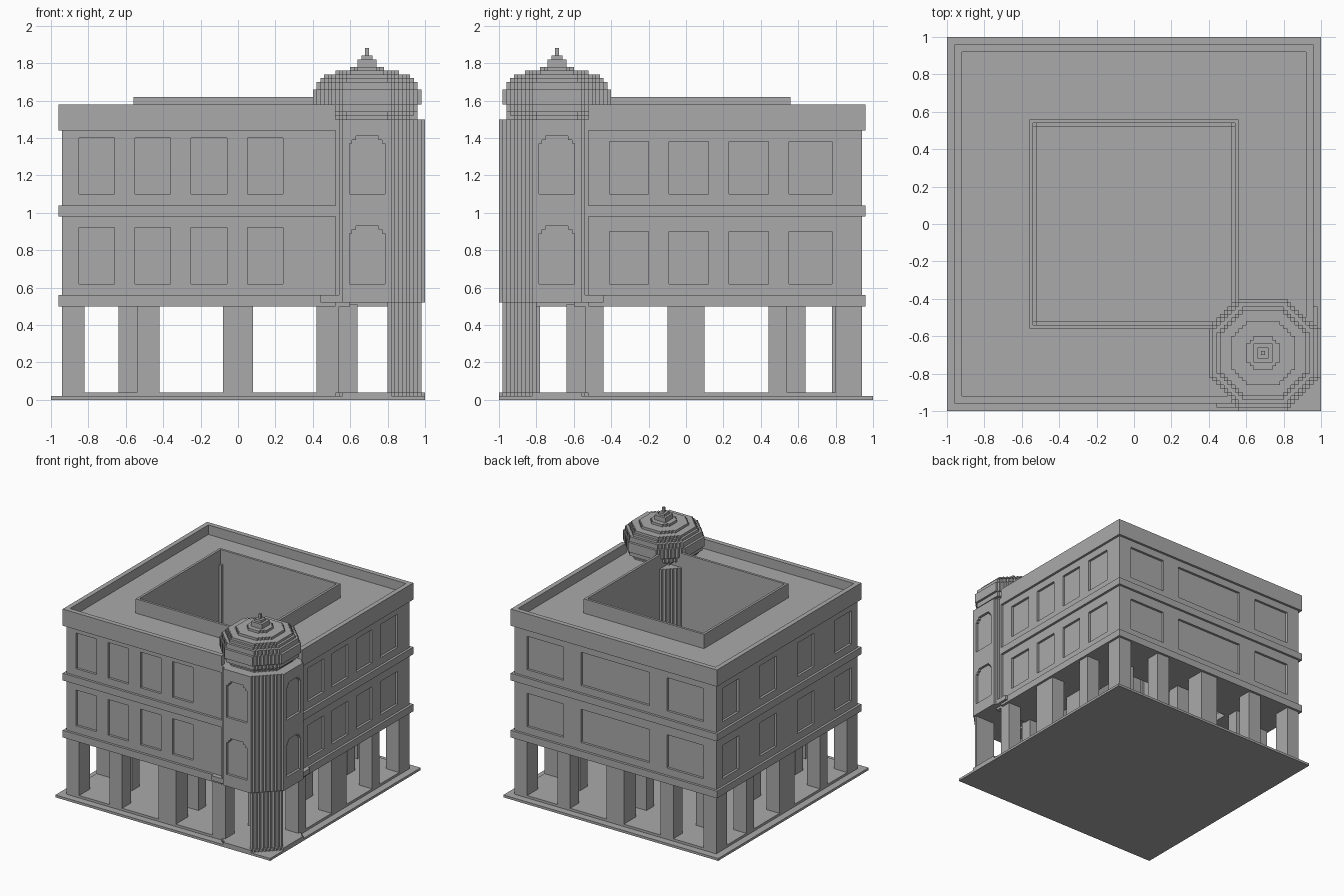
import bpy, bmesh
from mathutils import Matrix

if "Cube" in bpy.data.objects:
    bpy.data.objects.remove(bpy.data.objects["Cube"])

stone = bpy.data.materials.new("grey_stone")
stone.diffuse_color = (0.4, 0.4, 0.4, 1)
stone.use_nodes = True
stone.node_tree.nodes["Principled BSDF"].inputs["Base Color"].default_value = stone.diffuse_color
C = 0.69  # tower axis is at (C, -C)


def add_box(bm, x0, x1, y0, y1, z0, z1):
    m = Matrix.Translation(((x0 + x1) / 2, (y0 + y1) / 2, (z0 + z1) / 2))
    m = m @ Matrix.Diagonal((abs(x1 - x0), abs(y1 - y0), abs(z1 - z0), 1))
    bmesh.ops.create_cube(bm, size=1, matrix=m)


def add_prism(bm, pts, vec):
    f = bm.faces.new([bm.verts.new(p) for p in pts])
    ext = bmesh.ops.extrude_face_region(bm, geom=[f], use_keep_orig=True)
    bmesh.ops.translate(bm, verts=[v for v in ext["geom"] if isinstance(v, bmesh.types.BMVert)], vec=vec)


def finish(bm, name):
    bmesh.ops.recalc_face_normals(bm, faces=bm.faces[:])
    me = bpy.data.meshes.new(name)
    bm.to_mesh(me)
    bm.free()
    me.materials.append(stone)
    ob = bpy.data.objects.new(name, me)
    bpy.context.collection.objects.link(ob)
    return ob


def boxes(name, items):
    bm = bmesh.new()
    for b in items:
        add_box(bm, *b)
    return finish(bm, name)


def add_octagon(bm, n, z0, z1):
    """Stepped octagon with 2n+1 cells of 0.02 across, around the tower axis."""
    right = []
    for k in range(-n, n + 1):
        w = 0.01 + 0.02 * min(n, int(1.4142 * (n + 0.5)) - abs(k))
        for p in ((w, 0.02 * k - 0.01), (w, 0.02 * k + 0.01)):
            if len(right) > 1 and right[-1][0] == w and right[-2][0] == w:
                right.pop()
            if not right or abs(right[-1][0] - p[0]) + abs(right[-1][1] - p[1]) > 1e-4:
                right.append(p)
    outline = right + [(-x, y) for x, y in reversed(right)]
    add_prism(bm, [(C + x, y - C, z0) for x, y in outline], (0, 0, z1 - z0))


def octagons(name, layers):
    bm = bmesh.new()
    for layer in layers:
        add_octagon(bm, *layer)
    return finish(bm, name)


def cut(ob, cutter):
    mod = ob.modifiers.new("cut", "BOOLEAN")
    mod.operation, mod.solver, mod.object = "DIFFERENCE", "EXACT", cutter
    dg = bpy.context.evaluated_depsgraph_get()
    me = bpy.data.meshes.new_from_object(ob.evaluated_get(dg))
    ob.modifiers.clear()
    ob.data = me
    bpy.data.objects.remove(cutter)


def frame(name, o, i, z0, z1, end=None):
    """Square frame; 'end' stops it short of the corner tower."""
    e = o if end is None else end
    boxes(name, [(-o, e, -o, -i, z0, z1), (-o, o, i, o, z0, z1),
                 (-o, -i, -i, i, z0, z1), (i, o, -i if end is None else -e, i, z0, z1)])


# Ground plates
boxes("base_plate", [(-1, 1, -1, 1, 0, 0.02)])
bm = bmesh.new()
e = 0.94
add_prism(bm, [(-e, -e, 0.02), (0.6, -e, 0.02), (0.6, -0.6, 0.02), (e, -0.6, 0.02),
               (e, e, 0.02), (-e, e, 0.02)], (0, 0, 0.02))
finish(bm, "floor_slab")

# Ground floor columns
cols = []
for s in (-1, 1):
    for x0, x1 in ((-0.54, -0.42), (-0.08, 0.08), (0.42, 0.54)):
        d = 0.16 if x0 == -0.08 else 0.12
        cols.append((x0, x1, s * (0.94 - d), s * 0.94, 0.03, 0.51))
    for y0, y1 in ((-0.54, -0.44), (-0.10, 0.10), (0.44, 0.54)):
        cols.append((s * 0.82, s * 0.94, y0, y1, 0.03, 0.51))
for sx, sy in ((-1, -1), (-1, 1), (1, 1)):
    cols.append((sx * 0.82, sx * 0.94, sy * 0.80, sy * 0.94, 0.03, 0.51))
boxes("outer_columns", cols)
inner = []
for s in (-1, 1):
    inner += [(s * 0.54, s * 0.64, t * 0.54, t * 0.64, 0.03, 0.51) for t in (-1, 1)]
    inner += [(-0.08, 0.08, s * 0.54, s * 0.64, 0.03, 0.51),
              (s * 0.54, s * 0.64, -0.08, 0.08, 0.03, 0.51)]
boxes("courtyard_columns", inner)

# Upper storeys: notched block, courtyard shaft and recessed windows cut out
bm = bmesh.new()
add_prism(bm, [(-e, -e, 0.5), (0.6, -e, 0.5), (0.6, -0.6, 0.5), (e, -0.6, 0.5),
               (e, e, 0.5), (-e, e, 0.5)], (0, 0, 1.0))
walls = finish(bm, "upper_walls")
holes = [(-0.54, 0.54, -0.54, 0.54, 0.4, 1.7)]
for z, top in ((0.62, 0.30), (1.10, 0.30)):
    for x in (-0.85, -0.55, -0.25, 0.05):
        holes.append((x, x + 0.19, -1.1, -0.92, z, z + top))
    for y0, y1 in ((-0.41, -0.20), (-0.09, 0.12), (0.23, 0.44), (0.55, 0.78)):
        holes.append((0.92, 1.1, y0, y1, z, z + 0.28))
    for y0 in (-0.86, -0.36, 0.14, 0.64):
        holes.append((-1.1, -0.92, y0, y0 + 0.22, z, z + 0.28))
    for x0, x1 in ((-0.82, -0.48), (-0.32, 0.32), (0.48, 0.82)):
        holes.append((x0, x1, 0.92, 1.1, z, z + 0.28))
cut(walls, boxes("window_cutter", holes))

# Floor bands, parapet and roof curb
frame("lower_band", 0.96, 0.92, 0.50, 0.56, 0.52)
frame("middle_band", 0.96, 0.92, 0.98, 1.04, 0.52)
frame("parapet", 0.96, 0.92, 1.44, 1.58, 0.52)
frame("courtyard_curb", 0.56, 0.54, 1.49, 1.62)
frame("courtyard_lip", 0.54, 0.52, 0.50, 0.56)
boxes("courtyard_corner_posts", [(s * 0.52, s * 0.54, t * 0.52, t * 0.54, 0.56, 1.5)
                                 for s in (-1, 1) for t in (-1, 1)])

# Corner tower with stepped-arch recesses on its two street faces
tower = octagons("tower_shaft", [(15, 0.52, 1.50)])
bm = bmesh.new()
half = [(0.095, 0), (0.095, 0.27), (0.08, 0.27), (0.08, 0.29), (0.06, 0.29), (0.06, 0.31)]
arch = half + [(-x, z) for x, z in reversed(half)]
for z in (0.62, 1.10):
    add_prism(bm, [(C + x, -1.1, z + h) for x, h in arch], (0, 0.12, 0))
    add_prism(bm, [(1.1, x - C, z + h) for x, h in arch], (-0.12, 0, 0))
cut(tower, finish(bm, "arch_cutter"))
octagons("tower_base", [(15, 0.02, 0.04)])
# Collar where the tower meets the street walls
boxes("tower_collar", [(0.44, 0.54, -0.98, -0.92, 0.52, 0.56),
                       (0.92, 0.98, -0.54, -0.44, 0.52, 0.56)])

# Stepped triangular pier holding the tower corner
bm = bmesh.new()
pts = [(0.80, -0.80), (0.80, -0.98)]
for k in range(8):
    pts += [(0.82 + 0.02 * k, -0.98 + 0.02 * k), (0.82 + 0.02 * k, -0.96 + 0.02 * k)]
pts += [(0.98, -0.82), (0.98, -0.80)]
add_prism(bm, [(x, y, 0.03) for x, y in pts], (0, 0, 0.49))
finish(bm, "tower_pier")

# Onion dome and finial in stepped layers
octagons("dome", [(11, 1.50, 1.52), (12, 1.52, 1.54), (13, 1.54, 1.58), (14, 1.58, 1.66),
                  (13, 1.66, 1.70), (12, 1.70, 1.72), (11, 1.72, 1.74), (8, 1.74, 1.76),
                  (4, 1.76, 1.78)])
boxes("finial", [(C - r, C + r, -C - r, -C + r, z0, z1) for r, z0, z1 in
                 ((0.05, 1.78, 1.82), (0.03, 1.82, 1.84), (0.01, 1.84, 1.88))])
